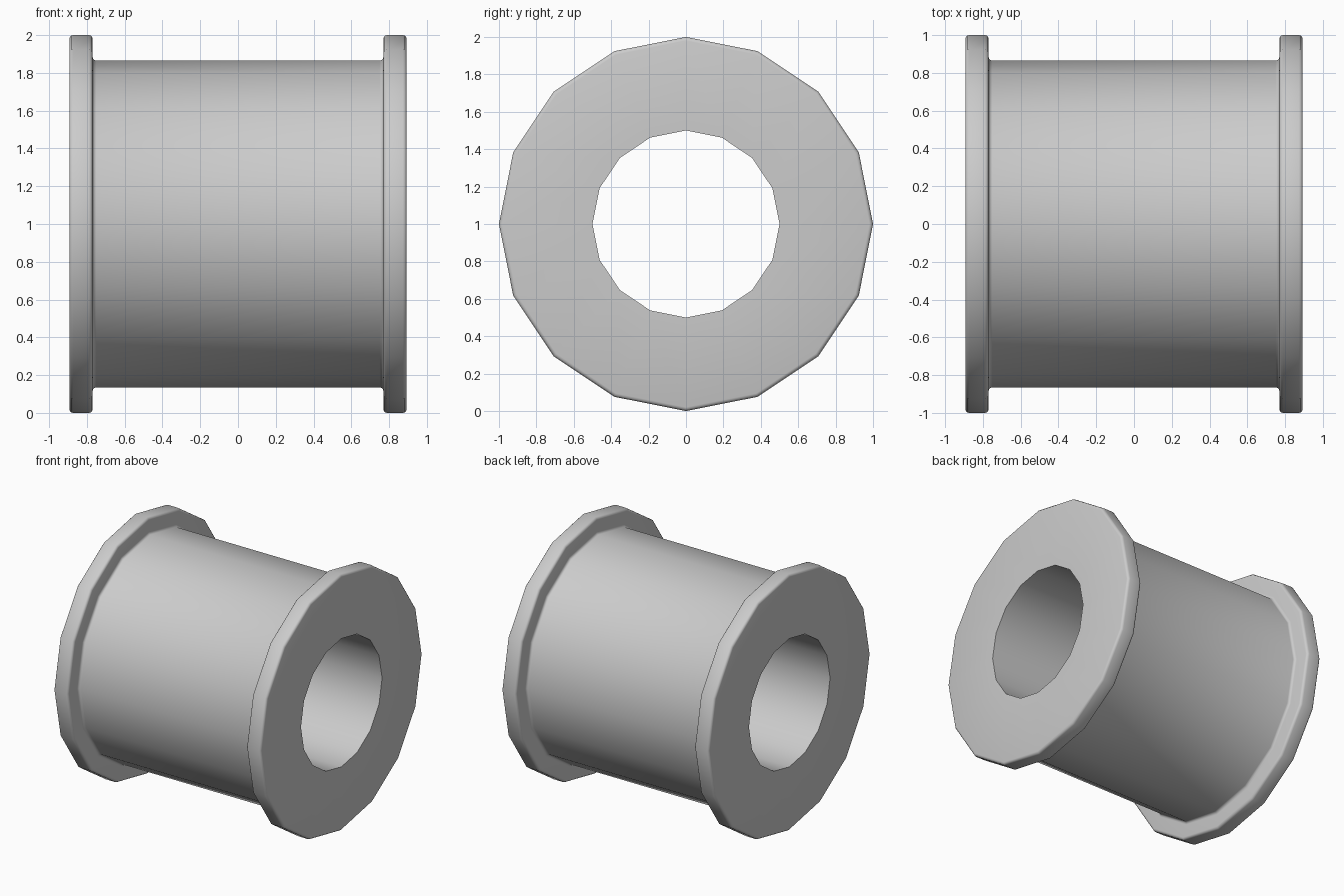
import bpy, bmesh
from math import sin, cos, pi, radians

if "Cube" in bpy.data.objects:
    bpy.data.objects.remove(bpy.data.objects["Cube"])

SIDES = 16
HALF, FLANGE_IN = 0.893, 0.77
R_BORE, R_BODY, R_FLANGE = 0.5, 0.865, 1.0
ROUND = 0.02


def arc(cx, cr, rad, a0, a1, steps=3):
    """Points (x, radius) along a small rounding arc, angles in degrees."""
    return [(cx + rad * cos(radians(a0 + (a1 - a0) * i / steps)),
             cr + rad * sin(radians(a0 + (a1 - a0) * i / steps)))
            for i in range(steps + 1)]


# Right half of the profile: bore edge, rounded flange rim, filleted root
right = [(HALF, R_BORE)]
right += arc(HALF - ROUND, R_FLANGE - ROUND, ROUND, 0, 90)
right += arc(FLANGE_IN + ROUND, R_FLANGE - ROUND, ROUND, 90, 180)
right += arc(FLANGE_IN - ROUND, R_BODY + ROUND, ROUND, 0, -90)
profile = right + [(-x, r) for x, r in reversed(right)]

# Revolve the closed profile around the x axis
bm = bmesh.new()
rings = []
for s in range(SIDES):
    a = 2 * pi * s / SIDES
    rings.append([bm.verts.new((x, r * cos(a), 1 + r * sin(a))) for x, r in profile])
n = len(profile)
for s in range(SIDES):
    a, b = rings[s], rings[(s + 1) % SIDES]
    for i in range(n):
        j = (i + 1) % n
        bm.faces.new((a[i], a[j], b[j], b[i]))
bmesh.ops.recalc_face_normals(bm, faces=bm.faces)

mesh = bpy.data.meshes.new("flanged_bushing")
bm.to_mesh(mesh)
bm.free()
bushing = bpy.data.objects.new("flanged_bushing", mesh)
bpy.context.collection.objects.link(bushing)

# Smooth round surfaces, crisp bore edges
bpy.context.view_layer.objects.active = bushing
bushing.select_set(True)
bpy.ops.object.shade_smooth_by_angle(angle=radians(40))
